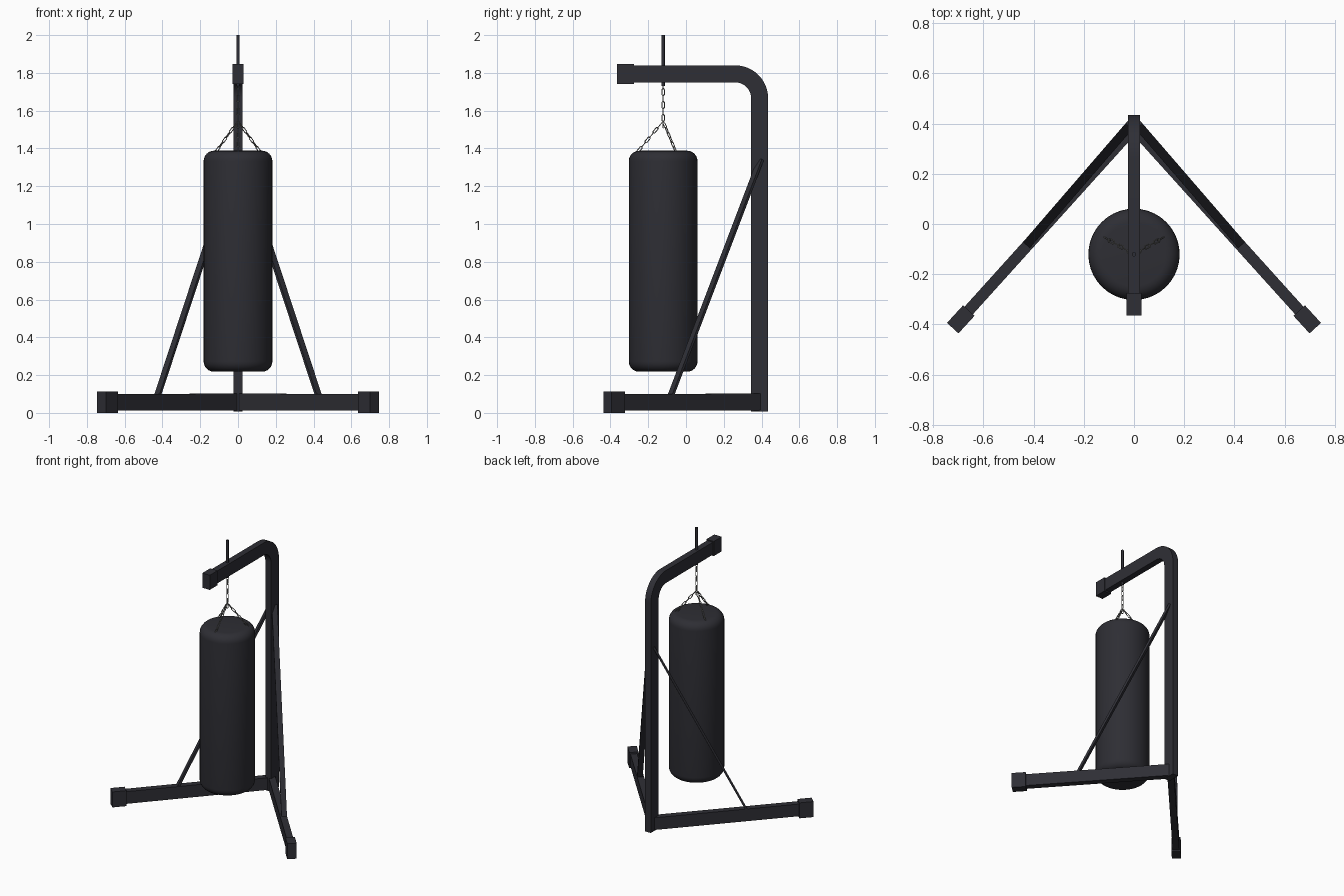
import bpy, bmesh, math
from mathutils import Vector, Matrix

if "Cube" in bpy.data.objects:
    bpy.data.objects.remove(bpy.data.objects["Cube"])


def material(name, rgb):
    m = bpy.data.materials.new(name)
    m.diffuse_color = (*rgb, 1)
    m.use_nodes = True
    m.node_tree.nodes["Principled BSDF"].inputs["Base Color"].default_value = m.diffuse_color
    return m


FRAME = material("dark frame", (0.028, 0.028, 0.036))
BAG = material("bag vinyl", (0.027, 0.027, 0.034))
STEEL = material("chain steel", (0.18, 0.18, 0.17))


def finish(name, bm, mat, smooth=False):
    bmesh.ops.recalc_face_normals(bm, faces=bm.faces)
    me = bpy.data.meshes.new(name)
    bm.to_mesh(me)
    bm.free()
    me.materials.append(mat)
    ob = bpy.data.objects.new(name, me)
    bpy.context.collection.objects.link(ob)
    if smooth:
        bpy.context.view_layer.objects.active = ob
        ob.select_set(True)
        bpy.ops.object.shade_smooth_by_angle(angle=math.radians(35))
        ob.select_set(False)
    return ob


def beam(name, a, b, width, height, mat=FRAME):
    """Rectangular bar from a to b; width is horizontal, height lies across it."""
    a, b = Vector(a), Vector(b)
    d = (b - a).normalized()
    side = d.cross(Vector((0, 0, 1))).normalized()
    up = side.cross(d)
    rot = Matrix((side, d, up)).transposed().to_4x4()
    bm = bmesh.new()
    bmesh.ops.create_cube(bm, size=1)
    size = Matrix.Diagonal((width, (b - a).length, height, 1))
    bmesh.ops.transform(bm, matrix=Matrix.Translation((a + b) / 2) @ rot @ size, verts=bm.verts)
    return finish(name, bm, mat)


# Upright post and overhead arm: one bent box tube
CY, CZ, RO, RI = 0.26, 1.665, 0.175, 0.085
arc = [math.radians(90 * i / 12) for i in range(13)]
path = [(RO, RI, 0.01)]
outer = [(CY + RO, 0.008)] + [(CY + RO * math.cos(t), CZ + RO * math.sin(t)) for t in arc] + [(-0.33, CZ + RO)]
inner = [(CY + RI, 0.008)] + [(CY + RI * math.cos(t), CZ + RI * math.sin(t)) for t in arc] + [(-0.33, CZ + RI)]
bm = bmesh.new()
rings = [[bm.verts.new((x, *p)) for x, p in ((-0.023, o), (0.023, o), (0.023, i), (-0.023, i))]
         for o, i in zip(outer, inner)]
for r, s in zip(rings, rings[1:]):
    for k in range(4):
        bm.faces.new((r[k], r[(k + 1) % 4], s[(k + 1) % 4], s[k]))
bm.faces.new(rings[0])
bm.faces.new(rings[-1])
finish("post_and_arm", bm, FRAME, True)
beam("arm_end_cap", (0, -0.365, 1.794), (0, -0.275, 1.794), 0.06, 0.106)

# Splayed legs with end caps, and diagonal flat braces
for s, tag in ((-1, "left"), (1, "right")):
    d = Vector((0.675 * s, -0.737, 0))
    end = Vector((0.7225 * s, -0.415, 0.056))
    beam("leg_" + tag, (0, 0.385, 0.058), end - d * 0.02, 0.045, 0.088)
    beam("leg_cap_" + tag, end - d * 0.095, end, 0.062, 0.112)
    beam("brace_" + tag, (0.015 * s, 0.395, 1.34), (0.43 * s, -0.085, 0.08), 0.036, 0.015)

# Heavy bag: lathed profile with rounded rims
BY, R, Z0, Z1, F = -0.121, 0.182, 0.218, 1.388, 0.055
quarter = [math.radians(90 * i / 6) for i in range(7)]
profile = [(0, Z0)] + [(R - F + F * math.sin(t), Z0 + F - F * math.cos(t)) for t in quarter]
profile += [(R - F + F * math.cos(t), Z1 - F + F * math.sin(t)) for t in quarter] + [(0, Z1)]
bm = bmesh.new()
vs = [bm.verts.new((r, 0, z)) for r, z in profile]
edges = [bm.edges.new(p) for p in zip(vs, vs[1:])]
bmesh.ops.spin(bm, geom=vs + edges, axis=(0, 0, 1), cent=(0, 0, 0), angle=math.tau, steps=40)
bmesh.ops.remove_doubles(bm, verts=bm.verts, dist=1e-5)
bmesh.ops.translate(bm, vec=(0, BY, 0), verts=bm.verts)
finish("punching_bag", bm, BAG, True)

# Threaded rod through the arm
bm = bmesh.new()
bmesh.ops.create_cone(bm, cap_ends=True, segments=12, radius1=0.009, radius2=0.009, depth=0.27,
                      matrix=Matrix.Translation((0, BY, 1.865)))
finish("hanger_rod", bm, FRAME, True)


def add_link(bm, mat, length=0.042, width=0.018, r=0.0026):
    """Oval chain link whose long axis is local z and whose plane is xz."""
    n, m, R0 = 12, 6, width / 2 - r
    straight = length / 2 - width / 2
    grid = []
    for i in range(n):
        t = math.tau * (i + 0.5) / n
        c, s = math.cos(t), math.sin(t)
        ring = []
        for j in range(m):
            u = math.tau * j / m
            q = R0 + r * math.cos(u)
            p = Vector((q * c, r * math.sin(u), q * s + math.copysign(straight, s)))
            ring.append(bm.verts.new(mat @ p))
        grid.append(ring)
    for i in range(n):
        a, b = grid[i], grid[(i + 1) % n]
        for j in range(m):
            bm.faces.new((a[j], b[j], b[(j + 1) % m], a[(j + 1) % m]))


def chain(name, a, b, links):
    a, b = Vector(a), Vector(b)
    rot = (b - a).to_track_quat('Z', 'Y').to_matrix().to_4x4()
    bm = bmesh.new()
    for i in range(links):
        turn = Matrix.Rotation(math.pi / 2 * (i % 2), 4, 'Z')
        add_link(bm, Matrix.Translation(a.lerp(b, (i + 0.5) / links)) @ rot @ turn)
    finish(name, bm, STEEL, True)


# Main chain and three spreader chains fixed to the bag rim
chain("main_chain", (0, BY, 1.75), (0, BY, 1.51), 7)
for k, ang in enumerate((30, 150, 270)):
    c, s = math.cos(math.radians(ang)), math.sin(math.radians(ang))
    chain(f"spreader_chain_{k + 1}", (0.008 * c, BY + 0.008 * s, 1.535),
          (0.135 * c, BY + 0.135 * s, 1.382), 6)
